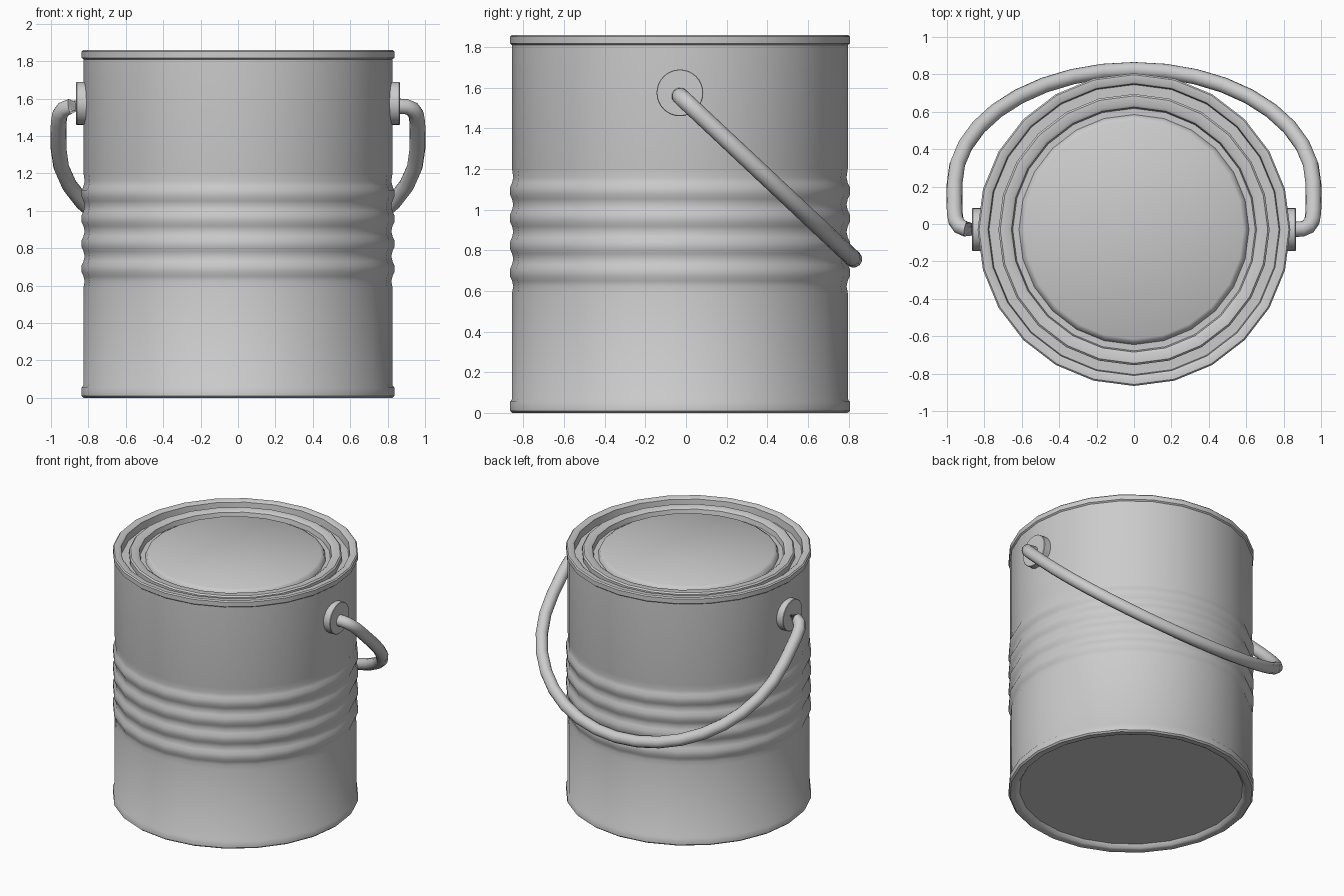
import bpy, bmesh, math
from mathutils import Vector, Matrix

if "Cube" in bpy.data.objects:
    bpy.data.objects.remove(bpy.data.objects["Cube"])

CY = -0.03        # y of the can axis
EAR_Z = 1.575


def finish(obj, angle=40):
    bpy.ops.object.select_all(action='DESELECT')
    obj.select_set(True)
    bpy.context.view_layer.objects.active = obj
    bpy.ops.object.shade_smooth_by_angle(angle=math.radians(angle))


def mesh_object(name, bm):
    bmesh.ops.recalc_face_normals(bm, faces=bm.faces)
    me = bpy.data.meshes.new(name)
    bm.to_mesh(me)
    bm.free()
    obj = bpy.data.objects.new(name, me)
    bpy.context.collection.objects.link(obj)
    finish(obj)
    return obj


def lathe(name, profile, sides=24, matrix=Matrix.Translation((0, CY, 0))):
    """Revolve (radius, z) points about the z axis, then place with matrix."""
    bm = bmesh.new()
    rings = []
    for r, z in profile:
        n = 1 if r == 0 else sides
        rings.append([bm.verts.new((r * math.cos(2 * math.pi * i / sides),
                                    r * math.sin(2 * math.pi * i / sides), z))
                      for i in range(n)])
    for a, b in zip(rings, rings[1:]):
        for i in range(sides):
            j = (i + 1) % sides
            quad = [a[i % len(a)], a[j % len(a)], b[j % len(b)], b[i % len(b)]]
            bm.faces.new(list(dict.fromkeys(quad)))
    bm.transform(matrix)
    return mesh_object(name, bm)


# Can body: recessed base, bottom rim, four ribs, top rim and its inner ledge
body = [(0, 0.03), (0.76, 0.03), (0.775, 0.006), (0.79, 0), (0.825, 0),
        (0.836, 0.01), (0.836, 0.055), (0.826, 0.068), (0.826, 0.59)]
for k in range(4):
    zc = 0.69 + 0.134 * k
    for dz, r in ((-0.067, 0.820), (-0.04, 0.826), (-0.018, 0.836),
                  (0.018, 0.836), (0.04, 0.826)):
        body.append((r, zc + dz))
body += [(0.820, 1.159), (0.826, 1.20), (0.826, 1.81), (0.836, 1.818),
         (0.836, 1.852), (0.828, 1.86), (0.79, 1.86), (0.78, 1.852),
         (0.775, 1.80), (0.68, 1.80), (0.66, 1.78), (0, 1.78)]
lathe("can_body", body)

# Lid: raised lip, groove and flat centre panel
lathe("lid", [(0.725, 1.79), (0.725, 1.835), (0.715, 1.845), (0.67, 1.845),
              (0.655, 1.835), (0.648, 1.80), (0.615, 1.80), (0.605, 1.825),
              (0.585, 1.837), (0, 1.837)])

# Handle ears on both sides
for side, label in ((1, "right"), (-1, "left")):
    place = (Matrix.Translation((0, CY, EAR_Z))
             @ Matrix.Rotation(side * math.pi / 2, 4, 'Y'))
    lathe("ear_" + label, [(0, 0.78), (0.115, 0.78), (0.115, 0.862),
                           (0.112, 0.865), (0, 0.865)], 32, place)

# Wire handle: half path as (x, fraction along the drop), mirrored in x
half = [(0.84, 0), (0.90, 0.004), (0.932, 0.02), (0.952, 0.055),
        (0.959, 0.11), (0.96, 0.2)]
half += [(0.96 * math.cos(a), 0.28 + 0.72 * math.sin(a))
         for a in (math.pi / 2 * i / 9 for i in range(10))]
path = half[:-1] + [(0, 1)] + [(-x, t) for x, t in reversed(half[:-1])]
start, drop = Vector((0, CY, 1.56)), Vector((0, 0.855, -0.803))
side_axis = Vector((1, 0, 0))
normal = side_axis.cross(drop).normalized()      # normal of the handle plane
points = [start + drop * t + side_axis * x for x, t in path]
bm = bmesh.new()
N, R = 12, 0.042
rings = []
for i, p in enumerate(points):
    tan = (points[min(i + 1, len(points) - 1)] - points[max(i - 1, 0)]).normalized()
    if i in (0, len(points) - 1):
        tan = -side_axis if i else side_axis
    out = tan.cross(normal)
    rings.append([bm.verts.new(p + R * (math.cos(2 * math.pi * k / N) * out
                                        + math.sin(2 * math.pi * k / N) * normal))
                  for k in range(N)])
for a, b in zip(rings, rings[1:]):
    for k in range(N):
        bm.faces.new((a[k], a[(k + 1) % N], b[(k + 1) % N], b[k]))
bm.faces.new(rings[0])
bm.faces.new(rings[-1])
mesh_object("wire_handle", bm)
